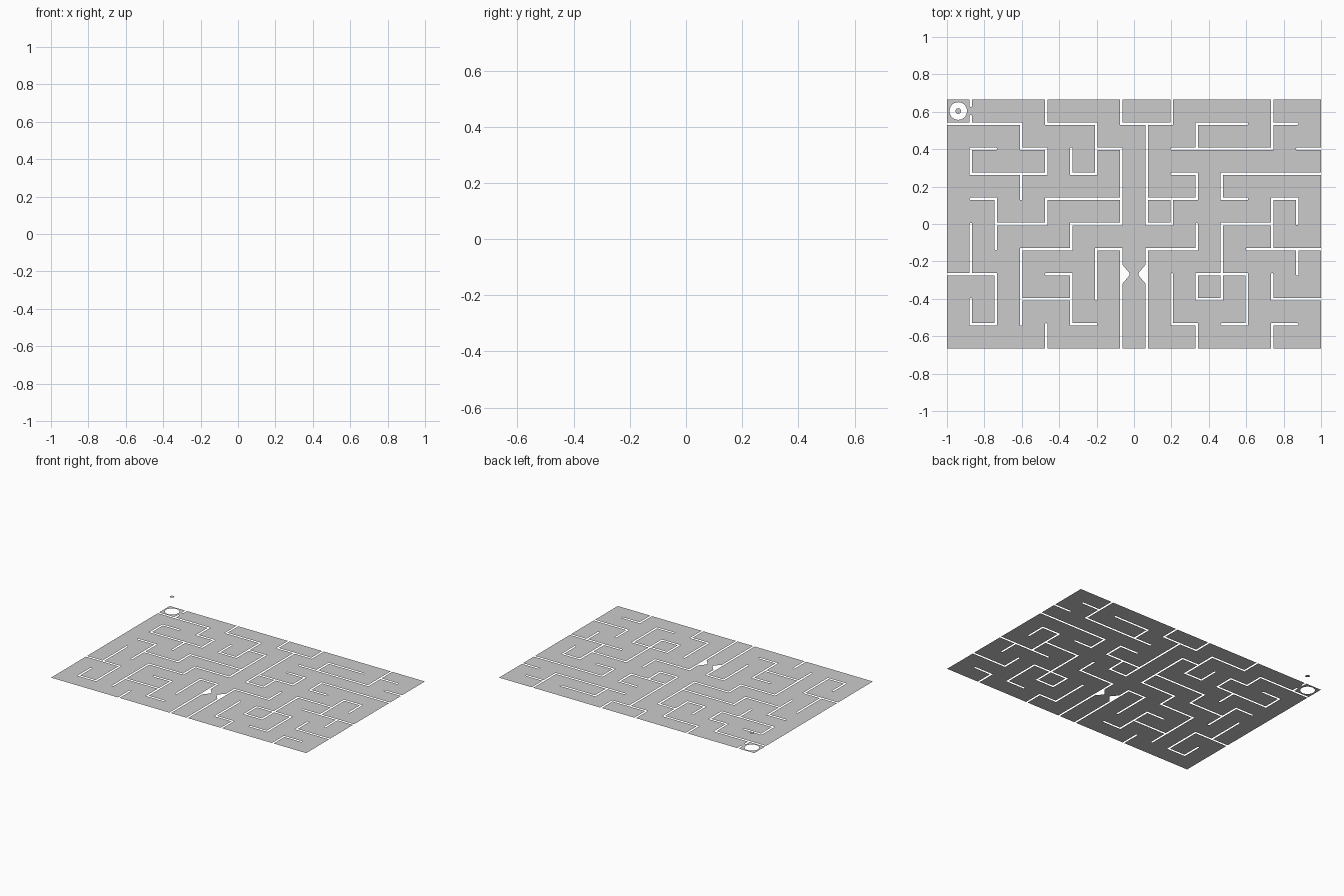
import bpy, bmesh, math
from mathutils import Vector

if "Cube" in bpy.data.objects:
    bpy.data.objects.remove(bpy.data.objects["Cube"])

# Maze grid: 15 x 10 cells, pitch P, slots (wall gaps) of width 2R
NX, NY = 15, 10
P = 2 / 14.9
R = 0.05 * P

# Slots per grid line as "start-end" spans; rows count from the back
H = {1: "0-3 4-6 7-9 10-12 13-14", 2: "1-2 3-4 6-7 9-13 14-15",
     3: "1-4 5-6 9-10 11-15", 4: "1-2 4-7 8-10 11-12 13-14",
     5: "2-4 5-7 8-9 11-13", 6: "3-5 6-7 8-10 12-15",
     7: "0-2 4-5 10-12", 8: "3-5 10-11 13-15",
     9: "1-2 5-6 9-10 11-12 13-14"}
V = {1: "0-1 2-3 5-7 8-9", 2: "4-6 7-9", 3: "1-2 3-4 6-9",
     4: "0-1 2-3 4-5 9-10", 5: "2-3 5-6 7-9", 6: "1-3 6-8",
     7: "0-1 2-5 6-10", 8: "1-5 6-10", 9: "0-1 4-5 7-9",
     10: "1-2 3-4 5-6 7-8 9-10", 11: "3-4 5-8", 12: "7-9",
     13: "0-2 4-6 7-8 9-10", 14: "4-5 6-7"}


def cells(table):
    out = set()
    for line, spans in table.items():
        for s in spans.split():
            a, b = map(int, s.split("-"))
            out |= {(line, k) for k in range(a, b)}
    return out


hwall, vwall = cells(H), cells(V)   # hwall: (row line, column), vwall: (column line, row)
bm = bmesh.new()


def X(i):
    return (i - NX / 2) * P


def Y(j):
    return (NY / 2 - j) * P


def face(points):
    f = bm.faces.new([bm.verts.new((p[0], p[1], 0)) for p in points])
    f.normal_update()
    if f.normal.z < 0:
        f.normal_flip()


def rect(x0, x1, y0, y1):
    face([(x0, y0), (x1, y0), (x1, y1), (x0, y1)])


def round_end(c, out):
    """Fill the two corners that turn a square slot end into a round one."""
    out = Vector(out)
    for side in (Vector((-out.y, out.x)), Vector((out.y, -out.x))):
        arc = [c + R * (math.cos(a) * side + math.sin(a) * out)
               for a in (k * math.pi / 8 for k in range(5))]
        face([c + R * (side + out)] + arc)


# Cells, skipping the round hole cell and the notched corridor
for i in range(NX):
    for j in range(NY):
        if (i, j) not in {(0, 0), (7, 6), (7, 7)}:
            rect(X(i) + R, X(i + 1) - R, Y(j + 1) + R, Y(j) - R)

# Floor strips between cells where there is no slot
for j in range(1, NY):
    for i in range(NX):
        if (j, i) not in hwall and (i, j) != (7, 7):
            rect(X(i) + R, X(i + 1) - R, Y(j) - R, Y(j) + R)
for i in range(1, NX):
    for j in range(NY):
        if (i, j) not in vwall:
            rect(X(i) - R, X(i) + R, Y(j + 1) + R, Y(j) - R)

# Grid crossings: solid when untouched, rounded at dead ends
for i in range(1, NX):
    for j in range(1, NY):
        outs = []
        if (j, i - 1) in hwall: outs.append((1, 0))
        if (j, i) in hwall: outs.append((-1, 0))
        if (i, j - 1) in vwall: outs.append((0, -1))
        if (i, j) in vwall: outs.append((0, 1))
        if not outs:
            rect(X(i) - R, X(i) + R, Y(j) - R, Y(j) + R)
        elif len(outs) == 1:
            round_end(Vector((X(i), Y(j))), outs[0])

# Corner cell with round hole
hc = Vector((X(0.5), Y(0.5)))
h = P / 2 - R
for k in range(4):
    a0 = math.pi / 4 + k * math.pi / 2
    corner = [hc + h * math.sqrt(2) * Vector((math.cos(a), math.sin(a)))
              for a in (a0, a0 + math.pi / 2)]
    arc = [hc + 0.047 * Vector((math.cos(a), math.sin(a)))
           for a in (a0 + math.pi / 2 * (1 - n / 8) for n in range(9))]
    face(corner + arc)

# Narrow doorway beside the hole cell
G = 0.021
rect(X(1) - R, X(1) + R, Y(0.5) - G, Y(0.5) + G)
for s in (-1, 1):
    round_end(Vector((X(1), Y(0.5) + s * (G + R))), (0, -s))

# Central corridor pinched by two blunt triangular notches
w = P / 2 - R
notch = [(w, 0.049), (0.030, 0.013), (0.025, 0.007), (0.024, 0),
         (0.025, -0.007), (0.030, -0.013), (w, -0.049)]
right = [(w, Y(6) - R)] + [(x, Y(7) + y) for x, y in notch] + [(w, Y(8) + R)]
face(right + [(-x, y) for x, y in reversed(right)])

bmesh.ops.remove_doubles(bm, verts=bm.verts, dist=1e-5)


def make(name, b):
    me = bpy.data.meshes.new(name)
    b.to_mesh(me)
    b.free()
    ob = bpy.data.objects.new(name, me)
    bpy.context.collection.objects.link(ob)
    return ob


make("maze_floor", bm)

# Small disc floating above the hole
bd = bmesh.new()
bmesh.ops.create_circle(bd, cap_ends=True, segments=24, radius=0.015)
for f in bd.faces:
    f.normal_update()
    if f.normal.z < 0:
        f.normal_flip()
disc = make("floating_disc", bd)
disc.location = (hc.x, hc.y, 0.105)
